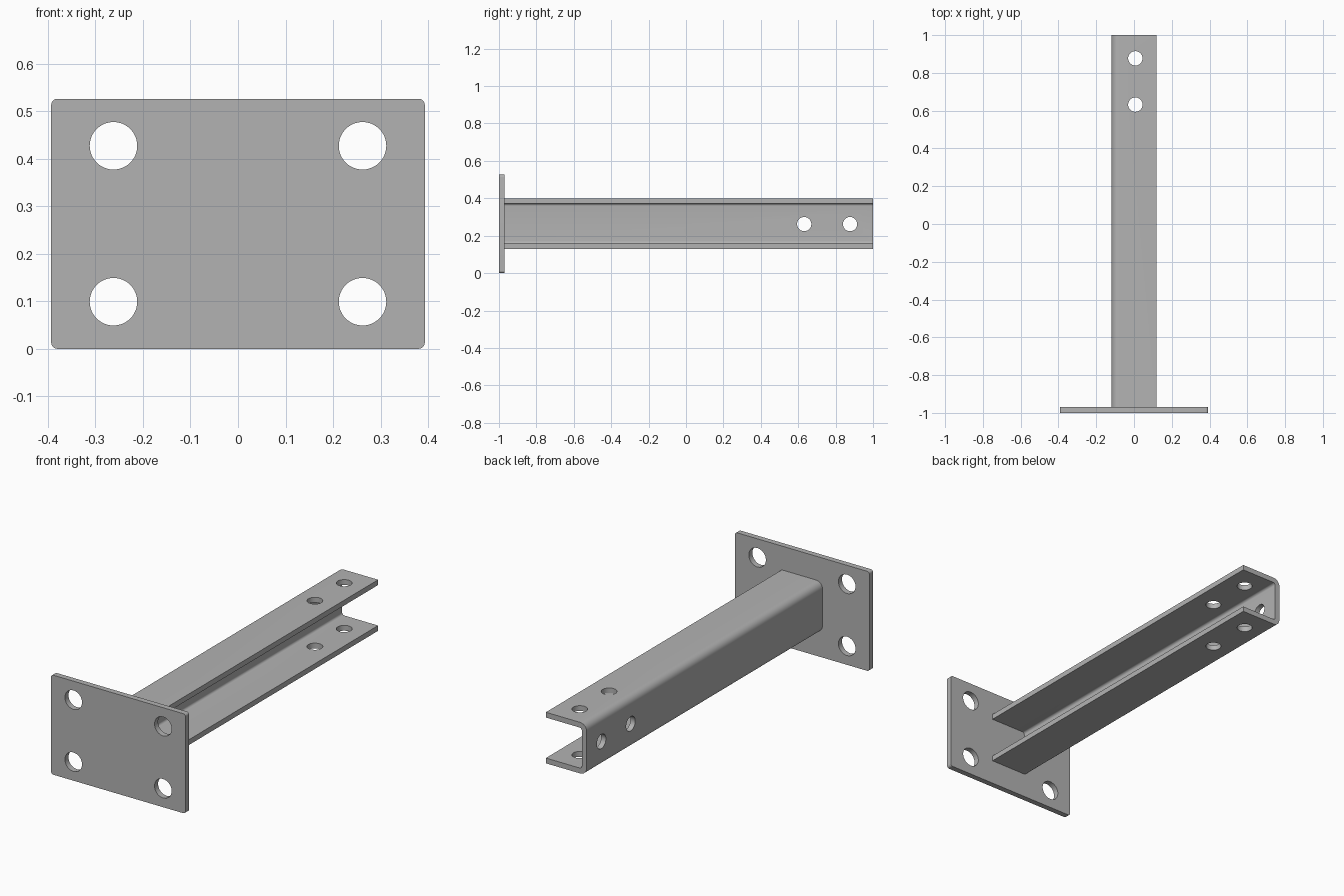
import bpy, bmesh
from math import sin, cos, pi, radians
from mathutils import Matrix, Vector

cube = bpy.data.objects.get("Cube")
if cube:
    bpy.data.objects.remove(cube, do_unlink=True)

steel = bpy.data.materials.new("grey steel")
steel.use_nodes = True
GREY = (0.45, 0.45, 0.45, 1)
steel.diffuse_color = GREY
steel.node_tree.nodes["Principled BSDF"].inputs["Base Color"].default_value = GREY


def make_object(name, bm):
    bmesh.ops.recalc_face_normals(bm, faces=bm.faces)
    mesh = bpy.data.meshes.new(name)
    bm.to_mesh(mesh)
    bm.free()
    obj = bpy.data.objects.new(name, mesh)
    bpy.context.collection.objects.link(obj)
    mesh.materials.append(steel)
    return obj


def rounded(corners, steps=8):
    """Outline from (x, z, radius) right-angle corners, each rounded off."""
    points = []
    for i, (x, z, r) in enumerate(corners):
        p = Vector((x, z))
        if r == 0:
            points.append(p)
            continue
        a = (Vector(corners[i - 1][:2]) - p).normalized()
        b = (Vector(corners[(i + 1) % len(corners)][:2]) - p).normalized()
        centre = p + (a + b) * r
        for k in range(steps + 1):
            t = k / steps * pi / 2
            points.append(centre - (b * cos(t) + a * sin(t)) * r)
    return points


def extrude_along_y(name, outline, y0, y1):
    bm = bmesh.new()
    face = bm.faces.new([bm.verts.new((p.x, y0, p.y)) for p in outline])
    new = bmesh.ops.extrude_face_region(bm, geom=[face])["geom"]
    verts = [v for v in new if isinstance(v, bmesh.types.BMVert)]
    bmesh.ops.translate(bm, verts=verts, vec=(0, y1 - y0, 0))
    return make_object(name, bm)


def drill(obj, holes):
    """Cut (centre, axis, radius, length) round holes through a part."""
    bm = bmesh.new()
    for centre, axis, radius, length in holes:
        turn = Vector((0, 0, 1)).rotation_difference(Vector(axis)).to_matrix().to_4x4()
        bmesh.ops.create_cone(bm, cap_ends=True, segments=48, radius1=radius,
                              radius2=radius, depth=length,
                              matrix=Matrix.Translation(centre) @ turn)
    cutter = make_object("hole_cutter", bm)
    cutter.hide_render = True
    mod = obj.modifiers.new("holes", "BOOLEAN")
    mod.operation = "DIFFERENCE"
    mod.solver = "EXACT"
    mod.object = cutter
    bpy.ops.object.select_all(action="DESELECT")
    obj.select_set(True)
    bpy.context.view_layer.objects.active = obj
    bpy.ops.object.modifier_apply(modifier=mod.name)
    bpy.data.objects.remove(cutter, do_unlink=True)
    bpy.ops.object.shade_smooth_by_angle(angle=radians(30))


# Mounting plate with four bolt holes
W, H, R = 0.393, 0.526, 0.013
plate = extrude_along_y("mounting_plate", rounded(
    [(-W, 0, R), (W, 0, R), (W, H, R), (-W, H, R)]), -1, -0.97)
drill(plate, [((x, -0.985, z), (0, 1, 0), 0.05, 0.2)
              for x in (-0.262, 0.262) for z in (0.099, 0.427)])

# Channel arm, open towards +x, with rounded bends
X, LOW, TOP, T = 0.119, 0.13, 0.4, 0.028
INNER, OUTER = 0.013, 0.038
arm = extrude_along_y("channel_arm", rounded(
    [(X, LOW, 0), (X, LOW + T, 0), (T - X, LOW + T, INNER), (T - X, TOP - T, INNER),
     (X, TOP - T, 0), (X, TOP, 0), (-X, TOP, OUTER), (-X, LOW, OUTER)]), -0.97, 1)

# Paired holes through the flanges and the web
holes = []
for y in (0.632, 0.877):
    holes.append(((0.007, y, 0.265), (0, 0, 1), 0.038, 0.5))
    holes.append(((-0.12, y, 0.262), (1, 0, 0), 0.038, 0.12))
drill(arm, holes)
